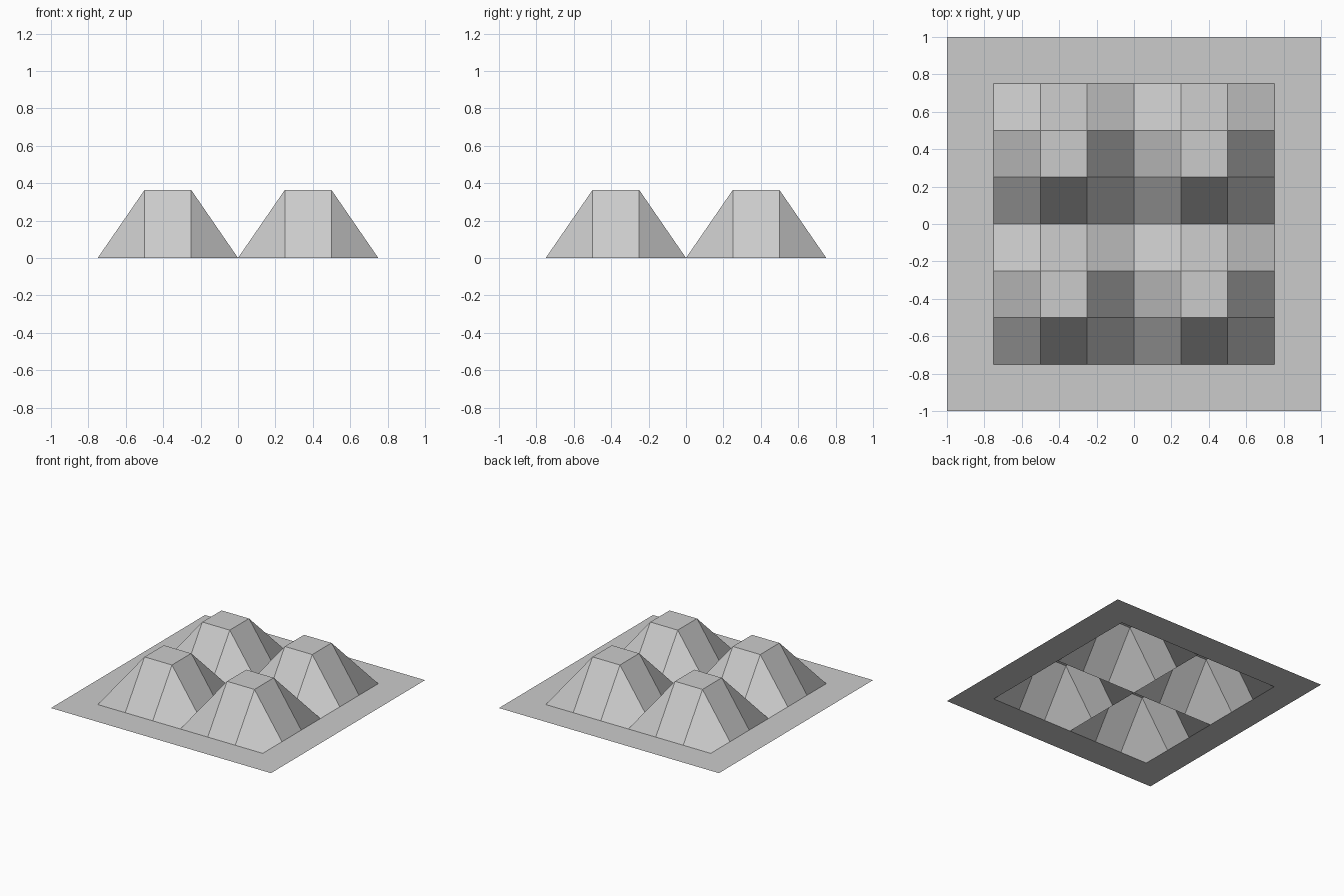
import bpy
import bmesh

default = bpy.data.objects.get("Cube")
if default:
    bpy.data.objects.remove(default, do_unlink=True)

CELL = 0.25      # width of one slope or flat top
PEAK = 0.363     # height of the flat tops

# One plain grey for everything
grey = bpy.data.materials.new("mid_grey")
grey.use_nodes = True
colour = (0.6, 0.6, 0.6, 1)
grey.diffuse_color = colour
grey.node_tree.nodes["Principled BSDF"].inputs["Base Color"].default_value = colour


def add_object(name, bm, location=(0, 0, 0)):
    mesh = bpy.data.meshes.new(name)
    bm.to_mesh(mesh)
    bm.free()
    mesh.materials.append(grey)
    obj = bpy.data.objects.new(name, mesh)
    obj.location = location
    bpy.context.collection.objects.link(obj)
    return obj


# Flat border around the four mounds, open in the middle
bm = bmesh.new()
bmesh.ops.create_grid(bm, x_segments=1, y_segments=1, size=1)
inner = bm.faces[:]
bmesh.ops.inset_region(bm, faces=inner, thickness=CELL,
                       use_boundary=True, use_even_offset=True)
bmesh.ops.delete(bm, geom=inner, context="FACES_ONLY")
add_object("ground_border", bm)


# Hollow mound: three by three cells with the middle one raised
def add_mound(name, x, y):
    bm = bmesh.new()
    grid = {}
    for i in range(4):
        for j in range(4):
            raised = i in (1, 2) and j in (1, 2)
            grid[i, j] = bm.verts.new(((i - 1.5) * CELL, (j - 1.5) * CELL,
                                       PEAK if raised else 0))
    for i in range(3):
        for j in range(3):
            loop = [grid[i, j], grid[i + 1, j], grid[i + 1, j + 1], grid[i, j + 1]]
            # start at the outermost corner so corner cells fold along a ridge
            start = max(range(4), key=lambda k: loop[k].co.xy.length)
            bm.faces.new(loop[start:] + loop[:start])
    return add_object(name, bm, (x, y, 0))


offset = 1.5 * CELL
for side, x in (("right", -offset), ("left", offset)):
    for end, y in (("front", -offset), ("back", offset)):
        add_mound(f"mound_{end}_{side}", x, y)
